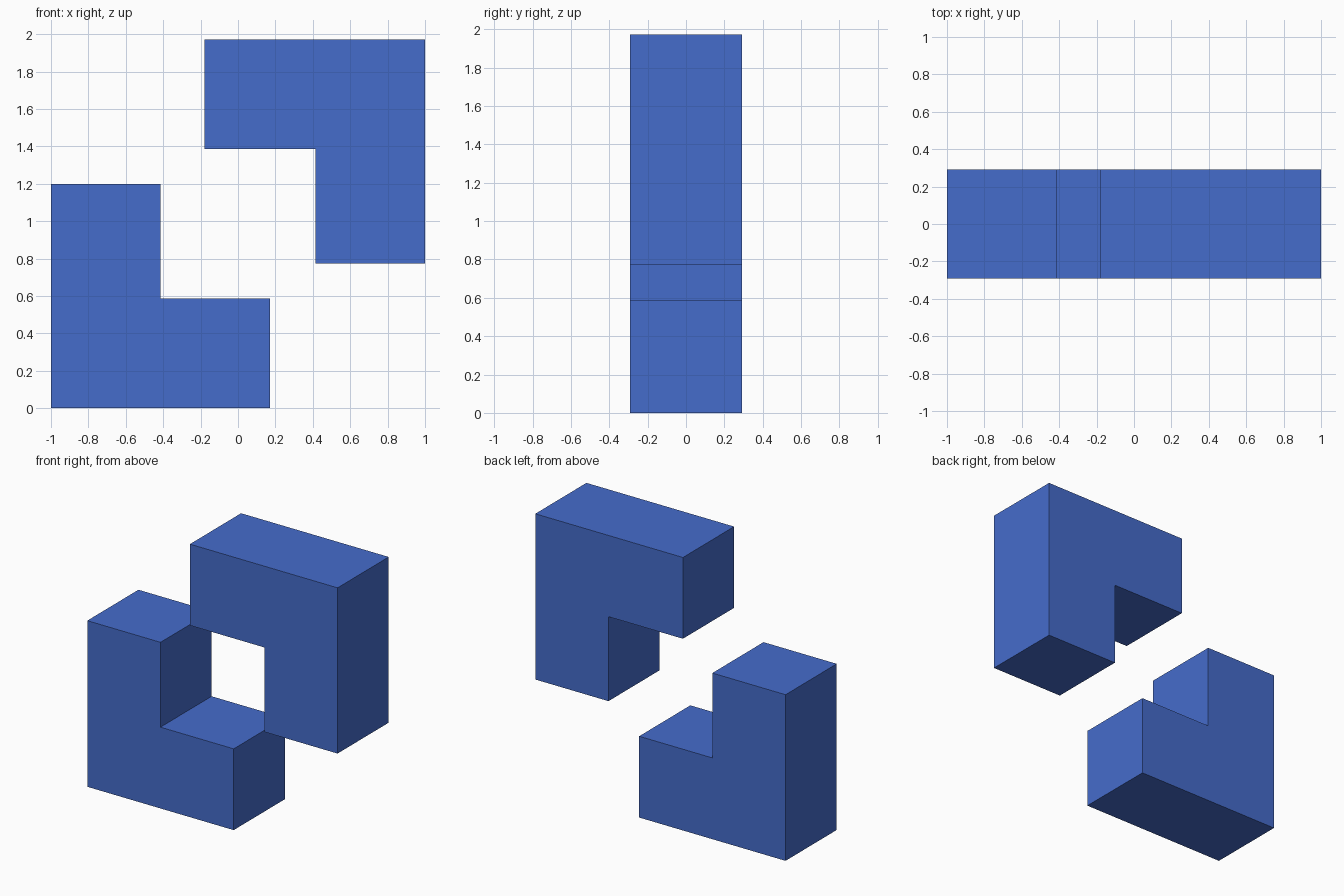
import bpy
import bmesh

if "Cube" in bpy.data.objects:
    bpy.data.objects.remove(bpy.data.objects["Cube"])

HALF_DEPTH = 0.292

blue = bpy.data.materials.new("blue")
blue.diffuse_color = (0.06, 0.15, 0.6, 1)
blue.use_nodes = True
blue.node_tree.nodes["Principled BSDF"].inputs["Base Color"].default_value = blue.diffuse_color


def bracket(name, profile):
    """Extrude an (x, z) profile through the depth, centred on y = 0."""
    bm = bmesh.new()
    face = bm.faces.new([bm.verts.new((x, -HALF_DEPTH, z)) for x, z in profile])
    ext = bmesh.ops.extrude_face_region(bm, geom=[face], use_keep_orig=True)
    moved = [v for v in ext["geom"] if isinstance(v, bmesh.types.BMVert)]
    bmesh.ops.translate(bm, verts=moved, vec=(0, 2 * HALF_DEPTH, 0))
    bmesh.ops.recalc_face_normals(bm, faces=bm.faces)
    mesh = bpy.data.meshes.new(name)
    bm.to_mesh(mesh)
    bm.free()
    mesh.materials.append(blue)
    obj = bpy.data.objects.new(name, mesh)
    bpy.context.collection.objects.link(obj)
    return obj


# Lower L, standing on the ground
bracket("lower_bracket", [(-1, 0), (0.17, 0), (0.17, 0.587),
                          (-0.415, 0.587), (-0.415, 1.2), (-1, 1.2)])

# Upper inverted L, floating at the opposite corner
bracket("upper_bracket", [(1, 1.972), (-0.18, 1.972), (-0.18, 1.385),
                          (0.415, 1.385), (0.415, 0.775), (1, 0.775)])
